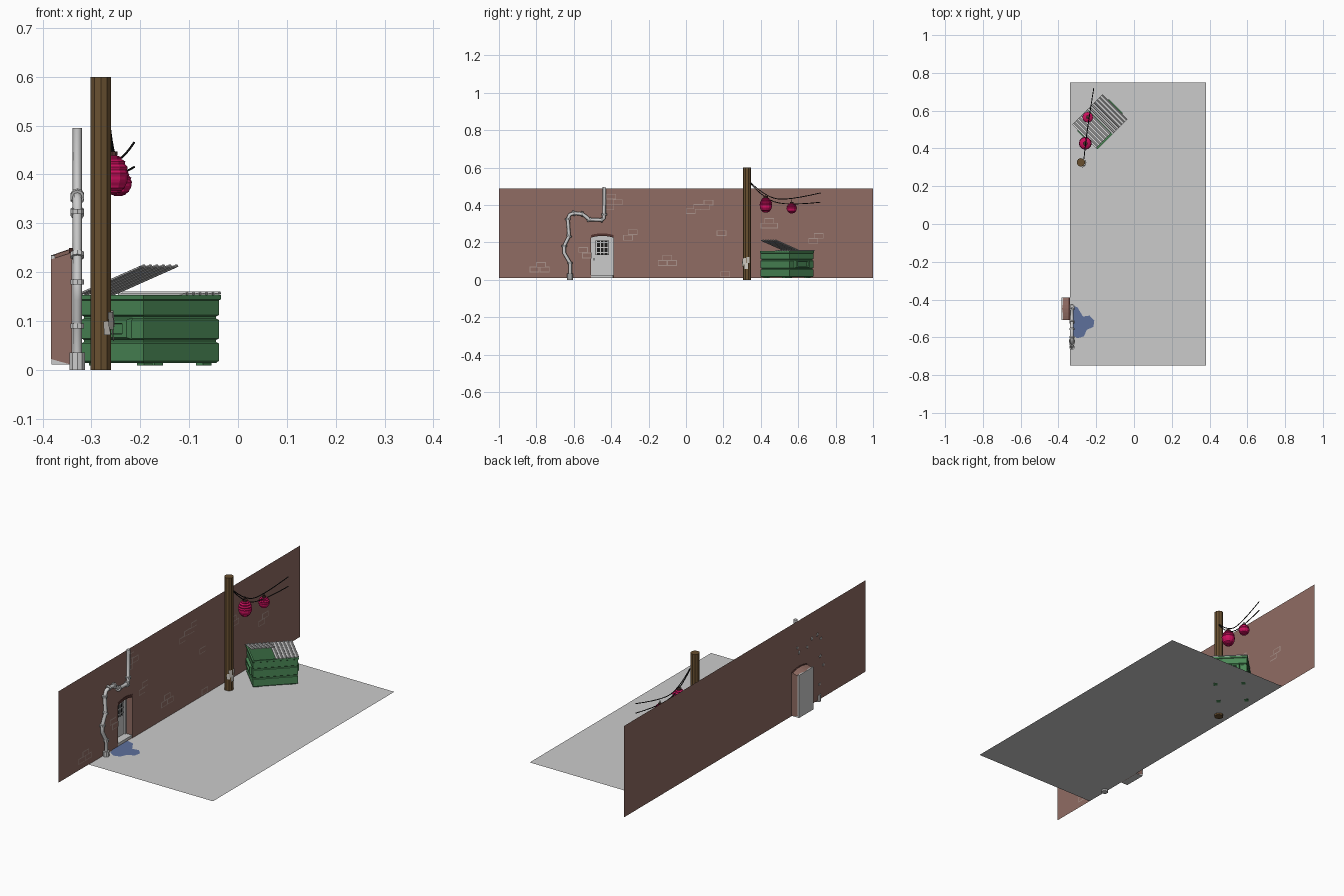
import bpy, bmesh, math, random
from mathutils import Matrix, Vector

if "Cube" in bpy.data.objects:
    bpy.data.objects.remove(bpy.data.objects["Cube"])

random.seed(4)
GREEN, WALL, MORTAR = (.07, .25, .095, 1), (.28, .15, .125, 1), (.4, .29, .26, 1)
WOOD, PINK, BLUE = (.14, .08, .03, 1), (.6, .005, .11, 1), (.11, .16, .33, 1)
BLACK, PAPER, LINTEL = (.01, .01, .01, 1), (.6, .57, .52, 1), (.09, .035, .03, 1)
mats = {}


def finish(name, data, color=None, matrix=None):
    ob = bpy.data.objects.new(name, data)
    bpy.context.collection.objects.link(ob)
    if color:
        if color not in mats:
            mats[color] = bpy.data.materials.new("paint")
            mats[color].diffuse_color = color
        data.materials.append(mats[color])
    if matrix:
        ob.matrix_world = matrix
    return ob


def mesh(name, verts, faces, color=None, matrix=None):
    me = bpy.data.meshes.new(name)
    me.from_pydata(verts, [], faces)
    return finish(name, me, color, matrix)


def boxes(name, parts, color=None, matrix=None):
    """Several boxes (centre, size) joined in one object."""
    bm = bmesh.new()
    for c, s in parts:
        bmesh.ops.create_cube(bm, size=1, matrix=Matrix.Translation(c) @ Matrix.Diagonal((*s, 1)))
    me = bpy.data.meshes.new(name)
    bm.to_mesh(me)
    return finish(name, me, color, matrix)


def cyl(name, a, b, r1, r2=None, color=None, sides=10):
    a, b = Vector(a), Vector(b)
    d = b - a
    m = Matrix.Translation((a + b) / 2) @ d.to_track_quat('Z', 'Y').to_matrix().to_4x4()
    bm = bmesh.new()
    bmesh.ops.create_cone(bm, cap_ends=True, segments=sides, radius1=r1,
                          radius2=r1 if r2 is None else r2, depth=d.length, matrix=m)
    me = bpy.data.meshes.new(name)
    bm.to_mesh(me)
    return finish(name, me, color)


def tube(name, pts, r, color=None, smooth=False):
    cu = bpy.data.curves.new(name, 'CURVE')
    cu.dimensions = '3D'
    cu.bevel_depth, cu.bevel_resolution, cu.use_fill_caps = r, 2, True
    sp = cu.splines.new('NURBS' if smooth else 'POLY')
    sp.points.add(len(pts) - 1)
    for p, co in zip(sp.points, pts):
        p.co = (*co, 1)
    if smooth:
        sp.use_endpoint_u, sp.order_u, sp.resolution_u = True, 3, 4
    tmp = bpy.data.objects.new("tmp", cu)
    bpy.context.collection.objects.link(tmp)
    dg = bpy.context.evaluated_depsgraph_get()
    me = bpy.data.meshes.new_from_object(tmp.evaluated_get(dg))
    bpy.data.objects.remove(tmp)
    return finish(name, me, color)


def loft(name, rings, color=None, matrix=None, cap_start=True, cap_end=True):
    n = len(rings[0])
    faces = [(i*n + j, i*n + (j+1) % n, (i+1)*n + (j+1) % n, (i+1)*n + j)
             for i in range(len(rings) - 1) for j in range(n)]
    if cap_start:
        faces.append(tuple(reversed(range(n))))
    if cap_end:
        faces.append(tuple(range((len(rings) - 1)*n, len(rings)*n)))
    return mesh(name, [v for r in rings for v in r], faces, color, matrix)


# Pavement and puddle
Z0 = .01
mesh("pavement", [(-.34, -.75, Z0), (.38, -.75, Z0), (.38, .75, Z0), (-.34, .75, Z0)], [(0, 1, 2, 3)])
puddle = [(-.34, -.43), (-.30, -.44), (-.27, -.49), (-.235, -.485), (-.21, -.51), (-.215, -.545),
          (-.25, -.56), (-.265, -.595), (-.30, -.605), (-.33, -.585), (-.34, -.55)]
mesh("puddle", [(x, y, Z0 + .002) for x, y in puddle], [tuple(range(len(puddle)))], BLUE)

# Brick wall with an arched doorway and its recess
WX, BX = -.34, -.383
ya, yb = -.508, -.388
arch = [(ya + (yb - ya)*i/6, .240 + .009*math.sin(math.pi*i/6)) for i in range(7)]
opening = [(ya, Z0)] + arch + [(yb, Z0)]
outline = [(-1, Z0)] + opening + [(1, Z0), (1, .488), (-1, .488)]
mesh("brick_wall", [(WX, y, z) for y, z in outline], [tuple(range(len(outline)))], WALL)
back = [(BX, y, .022 + (z - Z0)*.213/.24) for y, z in opening]
loft("door_recess", [[(WX, y, z) for y, z in opening], back], WALL, cap_start=False, cap_end=False)
loft("lintel", [[(WX + .002, y, z + dz) for (y, z), dz in
                 list(zip(arch, [0]*7)) + list(zip(arch[::-1], [-.014]*7))],
                [(WX - .006, y, z + dz) for (y, z), dz in
                 list(zip(arch, [0]*7)) + list(zip(arch[::-1], [-.014]*7))]], LINTEL)

# Door with frame, barred window, knob and step
mesh("door", back, [tuple(range(len(back)))])
boxes("door_frame", [((BX + .004, y, .128), (.008, .008, .212)) for y in (ya + .004, yb - .004)]
      + [((BX + .004, (ya + yb)/2, .228), (.008, .112, .014))])
boxes("door_step", [((-.362, (ya + yb)/2, .018), (.04, .118, .014))])
boxes("door_window", [((BX + .003, -.448, .172), (.004, .074, .078))], BLACK)
boxes("window_bars", [((BX + .007, -.478 + .02*i, .172), (.004, .005, .08)) for i in range(4)]
      + [((BX + .007, -.448, .145 + .027*i), (.004, .074, .005)) for i in range(3)])
cyl("door_knob", (BX, -.492, .11), (BX + .012, -.492, .11), .006)

# Exposed bricks, each a mortar patch with a brick face on it
spots = [(-.81, .055), (-.775, .08), (-.755, .055), (-.55, .16), (-.53, .13), (-.285, .255), (-.31, .225),
         (-.40, .445), (-.365, .415), (-.41, .388), (.025, .367), (.065, .39), (.12, .413), (.10, .388),
         (.19, .25), (-.125, .09), (-.075, .09), (-.10, .118), (.21, .03), (.425, .29), (.465, .29),
         (.445, .315), (.71, .235), (.68, .208)]
for name, x, w, h, col in (("brick_mortar", WX + .001, .026, .015, MORTAR), ("brick_faces", WX + .002, .022, .011, WALL)):
    v = [(x, y + a*w, z + b*h) for y, z in spots for a, b in ((-1, -1), (1, -1), (1, 1), (-1, 1))]
    mesh(name, v, [tuple(range(4*i, 4*i + 4)) for i in range(len(spots))], col)

# Drainpipe with collars
PX = -.329
path = [(-.62, .0), (-.62, .09), (-.652, .145), (-.652, .18), (-.625, .235), (-.632, .325), (-.622, .348),
        (-.60, .356), (-.555, .352), (-.535, .338), (-.518, .322), (-.45, .32), (-.438, .33), (-.436, .495)]
tube("drainpipe", [(PX, y, z) for y, z in path], .0095)
cyl("pipe_base", (PX, -.62, 0), (PX, -.62, .035), .017)
for k in (1, 3, 4, 5, 7, 8, 10, 11, 13):
    p, q = Vector((PX, *path[k - 1])), Vector((PX, *path[k]))
    d = (q - p).normalized()*.005
    c = p.lerp(q, .12) if k == 13 else q
    cyl("pipe_collar", c - d, c + d, .0145)

# Utility pole with torn notices
PC = Vector((-.281, .326, 0))
cyl("utility_pole", PC, PC + Vector((0, 0, .6)), .0225, .0225, WOOD)
for ang, z, w, h in ((-35, .10, .010, .018), (12, .105, .009, .016), (-12, .075, .010, .016), (-60, .085, .008, .014)):
    a = math.radians(ang)
    t, n = Vector((-math.sin(a), math.cos(a), 0)), Vector((math.cos(a), math.sin(a), 0))
    vs = [PC + n*(.0235 + lift) + t*s*w + Vector((0, 0, z + k*h))
          for s, k, lift in ((-1, -1, .004), (1, -1, .002), (1, 1, 0), (-1, 1, .001))]
    mesh("pole_notice", vs, [(0, 1, 2, 3)], PAPER)

# Hanging wires and lanterns
tube("wire_upper", [(-.265, .345, .52), (-.257, .43, .44), (-.24, .55, .425), (-.213, .72, .465)], .0022, BLACK, True)
tube("wire_lower", [(-.265, .345, .515), (-.257, .42, .43), (-.24, .55, .397), (-.213, .72, .415)], .0022, BLACK, True)
for x, y, z, r, h in ((-.258, .427, .4, .034, .042), (-.245, .565, .383, .028, .028)):
    rings = []
    for i in range(1, 10):
        a = math.pi*i/10
        for s, dz in ((.95, -.1), (1, .06)):
            rings.append([(x + r*s*math.sin(a)*math.cos(b), y + r*s*math.sin(a)*math.sin(b),
                           z - h*math.cos(a + dz)) for b in [2*math.pi*j/12 for j in range(12)]])
    loft("lantern", rings, PINK)
    cyl("lantern_cap", (x, y, z + h*.92), (x, y, z + h + .005), r*.35, None, LINTEL)
    cyl("lantern_hook", (x, y, z + h), (x, y, z + h + .018), .002, None, BLACK, 6)

# Dumpster body: grooved walls, rim and hollow inside
D = Matrix.Translation((-.18, .54, 0)) @ Matrix.Rotation(math.radians(45), 4, 'Z')
L, W = .109, .09
prof = [(.004, .014), (0, .018), (0, .054), (.004, .057), (.004, .061), (0, .064), (0, .102), (.004, .105),
        (.004, .109), (0, .112), (0, .142), (-.003, .144), (-.003, .153), (.006, .153), (.006, .022)]
loft("dumpster_body", [[(sx*(L - i), sy*(W - i), z) for sx, sy in ((-1, -1), (1, -1), (1, 1), (-1, 1))]
                       for i, z in prof], GREEN, D)
boxes("dumpster_feet", [((sx*.085, sy*.07, .0125), (.025, .02, .007)) for sx in (-1, 1) for sy in (-1, 1)], GREEN, D)

# Fork pockets on both ends
for s in (-1, 1):
    rings = [[(s*x, a*w, .084 + b*h) for a, b in ((-1, -1), (1, -1), (1, 1), (-1, 1))[::s]]
             for x, w, h in ((L - .002, .056, .022), (L + .010, .051, .018), (L + .010, .038, .011), (L + .002, .036, .010))]
    loft("fork_pocket", rings, GREEN, D)

# Corrugated lids: one shut, one propped open, hinged on the back edge
for name, u0, tilt in (("lid_open", -.114, -17.5), ("lid_shut", .001, 0)):
    us = []
    for i in range(6):
        b = u0 + i*.0188
        us += [(b, 0), (b + .010, 0), (b + .012, .004), (b + .0168, .004)]
    us.append((u0 + .113, 0))
    n = len(us)
    v = [(u, y, z) for y in (-.186, 0) for u, z in us]
    m = D @ Matrix.Translation((0, .094, .156)) @ Matrix.Rotation(math.radians(tilt), 4, 'X')
    ob = mesh(name, v, [(i, i + 1, n + i + 1, n + i) for i in range(n - 1)], None, m)
    mod = ob.modifiers.new("thick", 'SOLIDIFY')
    mod.thickness = .003

for m in bpy.data.materials:
    if m.users and not m.is_grease_pencil:
        m.use_nodes = True
        m.node_tree.nodes["Principled BSDF"].inputs["Base Color"].default_value = m.diffuse_color
